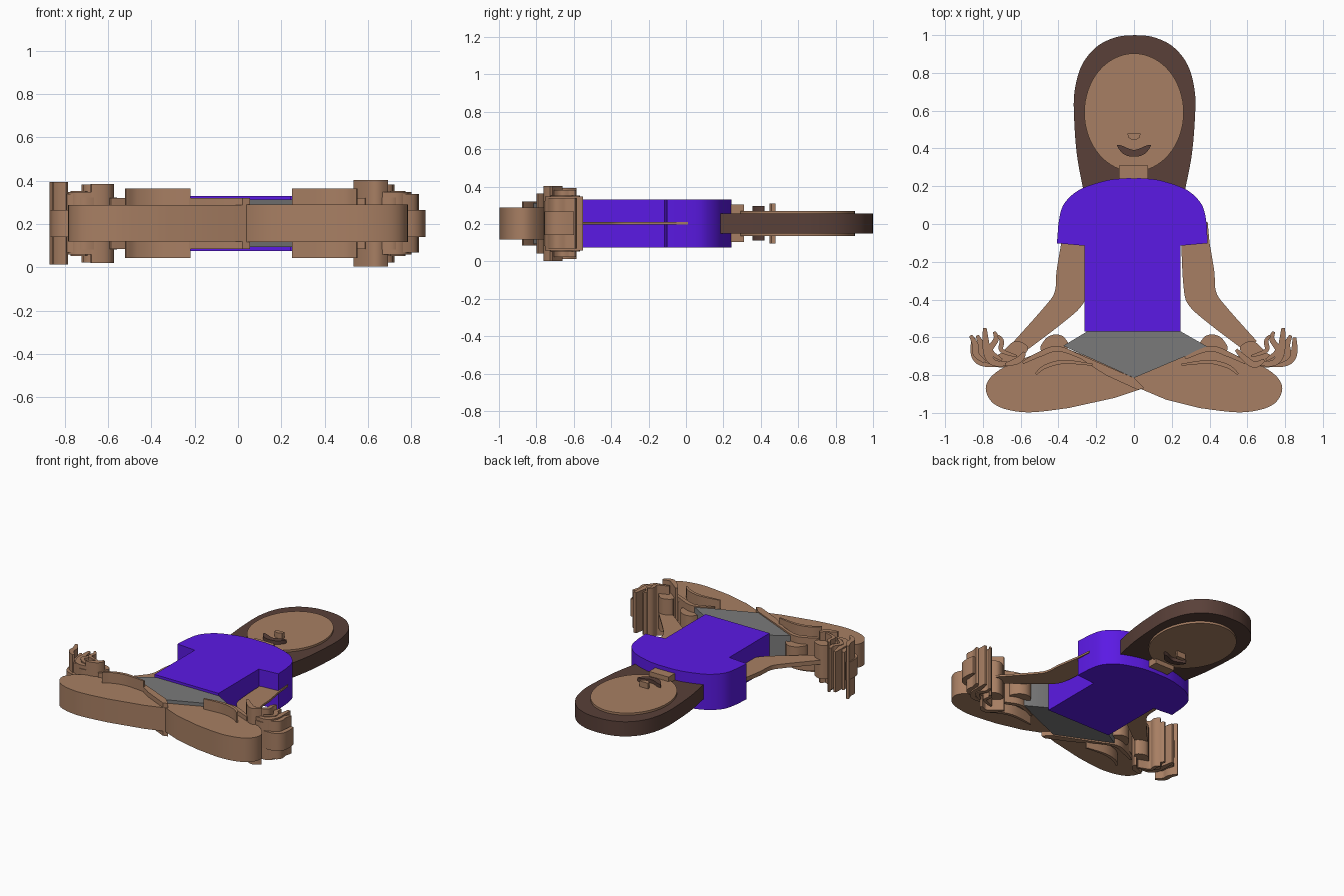
import bpy, bmesh, math
from mathutils import Vector

if "Cube" in bpy.data.objects:
    bpy.data.objects.remove(bpy.data.objects["Cube"])

MID = 0.203   # every slab is centred on this height


def material(name, rgb):
    m = bpy.data.materials.new(name)
    m.use_nodes = True
    m.diffuse_color = (*rgb, 1)
    m.node_tree.nodes["Principled BSDF"].inputs["Base Color"].default_value = (*rgb, 1)
    return m


SKIN = material("warm skin", (0.39, 0.212, 0.125))
HAIR = material("dark brown hair", (0.1, 0.051, 0.04))
SHIRT = material("violet cloth", (0.105, 0.01, 0.78))
GREY = material("grey cloth", (0.195, 0.195, 0.195))


def smooth_path(pts, closed, steps=6):
    """Catmull-Rom curve through the points."""
    n, out = len(pts), []
    at = lambda i: Vector(pts[i % n] if closed else pts[max(0, min(n - 1, i))])
    for i in range(n if closed else n - 1):
        a, b, c, d = (at(i + k) for k in (-1, 0, 1, 2))
        for s in range(steps):
            t = s / steps
            out.append(0.5 * (2 * b + (c - a) * t + (2 * a - 5 * b + 4 * c - d) * t * t
                              + (3 * b - a - 3 * c + d) * t ** 3))
    return out if closed else out + [at(n - 1)]


def slab(name, pts, thick, mat, curved=False, flip=False):
    """Flat outline extruded evenly above and below the middle height."""
    if curved:
        pts = smooth_path(pts, True)
    sign = -1 if flip else 1
    bm = bmesh.new()
    face = bm.faces.new([bm.verts.new((sign * x, y, MID - thick / 2)) for x, y in pts])
    top = bmesh.ops.extrude_face_region(bm, geom=[face])
    bmesh.ops.translate(bm, vec=(0, 0, thick),
                        verts=[v for v in top["geom"] if isinstance(v, bmesh.types.BMVert)])
    bmesh.ops.recalc_face_normals(bm, faces=bm.faces)
    mesh = bpy.data.meshes.new(name)
    bm.to_mesh(mesh)
    bm.free()
    mesh.materials.append(mat)
    obj = bpy.data.objects.new(name, mesh)
    bpy.context.collection.objects.link(obj)
    bpy.ops.object.select_all(action='DESELECT')
    obj.select_set(True)
    bpy.context.view_layer.objects.active = obj
    bpy.ops.object.shade_smooth_by_angle(angle=math.radians(35))


def ribbon(name, pts, width, thick, flip=False):
    """Curved strip of skin with tapered ends, used for fingers and creases."""
    path = smooth_path(pts, False)
    left, right = [], []
    for i, p in enumerate(path):
        d = path[min(i + 1, len(path) - 1)] - path[max(i - 1, 0)]
        taper = 0.45 + 0.55 * math.sin(math.pi * i / (len(path) - 1))
        side = Vector((-d.y, d.x)).normalized() * width / 2 * taper
        left.append(p + side)
        right.append(p - side)
    slab(name, left + right[::-1], thick, SKIN, flip=flip)


def ellipse(cx, cy, rx, ry, n=64):
    return [(cx + rx * math.cos(math.tau * i / n), cy + ry * math.sin(math.tau * i / n))
            for i in range(n)]


# Hair and head
half = smooth_path([(0.27, 0.18), (0.305, 0.36), (0.322, 0.55), (0.322, 0.7), (0.285, 0.84),
                    (0.205, 0.94), (0.1, 0.99), (0, 1)], False)
slab("hair", half + [(0.01 * p.y - p.x, p.y) for p in half[-2::-1]], 0.105, HAIR)
slab("face", ellipse(0, 0.59, 0.263, 0.313), 0.135, SKIN)
slab("neck", [(-0.08, 0.23), (0.075, 0.23), (0.075, 0.31), (-0.08, 0.31)], 0.2, SKIN)
slab("nose", [(-0.035, 0.478), (-0.03, 0.457), (-0.012, 0.446), (0.012, 0.446), (0.03, 0.457),
              (0.035, 0.478)], 0.215, SKIN)
slab("mouth", [(-0.09, 0.415), (-0.055, 0.37), (0, 0.356), (0.055, 0.37), (0.09, 0.415),
               (0.065, 0.415), (0, 0.392), (-0.065, 0.415)], 0.185, HAIR, True)

# Shirt with short sleeves
shoulder = smooth_path([(0.385, 0), (0.36, 0.1), (0.28, 0.18), (0.15, 0.228), (0.06, 0.241),
                        (0, 0.242)], False)
slab("shirt", [(-0.262, -0.57), (0.245, -0.57), (0.245, -0.115), (0.39, -0.102)] + shoulder
     + [(-1.04 * p.x, p.y) for p in shoulder[-2::-1]] + [(-0.408, -0.102), (-0.262, -0.115)],
     0.255, SHIRT)

# Shorts
slab("shorts", [(-0.25, -0.57), (0.25, -0.57), (0.39, -0.65), (0, -0.815), (-0.375, -0.645)],
     0.22, GREY)

# Arms: thin, with the left one a mere sheet
outer = [(0.4, -0.1), (0.425, -0.25), (0.435, -0.36), (0.49, -0.44), (0.65, -0.62)]
inner = [(0.585, -0.67), (0.4, -0.53), (0.29, -0.43), (0.262, -0.33), (0.25, -0.1)]
arm = smooth_path(outer, False) + smooth_path(inner, False)
slab("left_arm", [(0.36, 0.01), (0.39, 0.01)] + arm, 0.014, SKIN)
slab("right_arm", [(p.x - 0.015, p.y) for p in arm], 0.03, SKIN, flip=True)

# Crossed legs
leg = [(0.38, -0.65), (0.58, -0.71), (0.73, -0.785), (0.785, -0.87), (0.73, -0.96),
       (0.57, -0.997), (0.35, -0.975)]
curve = smooth_path(leg, False)
slab("left_leg", curve + [(0.17, -0.93), (0.04, -0.875), (0, -0.815)], 0.172, SKIN)
slab("right_leg", curve + [(0.1, -0.92), (-0.05, -0.87), (0, -0.8)], 0.168, SKIN, flip=True)
slab("crossed_shin", [(-0.38, -0.65), (0, -0.815), (0.055, -0.868), (0.02, -0.878),
                      (-0.15, -0.8)], 0.235, SKIN)

# Feet, leg creases and hands, one set for each side
fingers = [  # path, width, thickness
    ([(0.66, -0.74), (0.74, -0.735), (0.775, -0.69), (0.785, -0.62), (0.79, -0.55)], 0.04, 0.29),
    ([(0.7, -0.745), (0.8, -0.735), (0.845, -0.69), (0.85, -0.6)], 0.04, 0.125),
    ([(0.7, -0.72), (0.76, -0.67), (0.73, -0.61), (0.74, -0.57)], 0.03, 0.3),
    ([(0.62, -0.7), (0.7, -0.67), (0.7, -0.62), (0.72, -0.59)], 0.025, 0.36),
    ([(0.74, -0.74), (0.81, -0.7), (0.81, -0.64), (0.83, -0.59)], 0.035, 0.27),
]
for side, flip, shift in (("left", False, 0), ("right", True, -0.03)):
    ribbon(side + "_leg_crease", [(x + shift, y) for x, y in (
        (0.55, -0.795), (0.5, -0.755), (0.4, -0.73), (0.25, -0.745))], 0.022, 0.32, flip)
    ribbon(side + "_sole", [(0.27, -0.71), (0.4, -0.66), (0.5, -0.69), (0.59, -0.735)],
           0.03, 0.235, flip)
    slab(side + "_toes", [(0.35, -0.66), (0.37, -0.6), (0.42, -0.585), (0.47, -0.61),
                          (0.49, -0.67)], 0.14, SKIN, True, flip)
    slab(side + "_palm", [(0.56, -0.655), (0.63, -0.62), (0.7, -0.68), (0.76, -0.72),
                          (0.71, -0.76), (0.62, -0.73)], 0.24, SKIN, True, flip)
    for i, (path, width, thick) in enumerate(fingers):
        ribbon(f"{side}_finger_{i + 1}", path, width, thick, flip)

# Tall thumb edges
ribbon("left_thumb", [(0.54, -0.665), (0.59, -0.715), (0.64, -0.745), (0.69, -0.72)], 0.035, 0.4)
ribbon("right_little_finger", [(0.79, -0.73), (0.835, -0.69), (0.84, -0.64), (0.865, -0.59)],
       0.035, 0.38, True)
ribbon("right_thumb", [(0.58, -0.68), (0.61, -0.72), (0.68, -0.745)], 0.035, 0.365, True)
